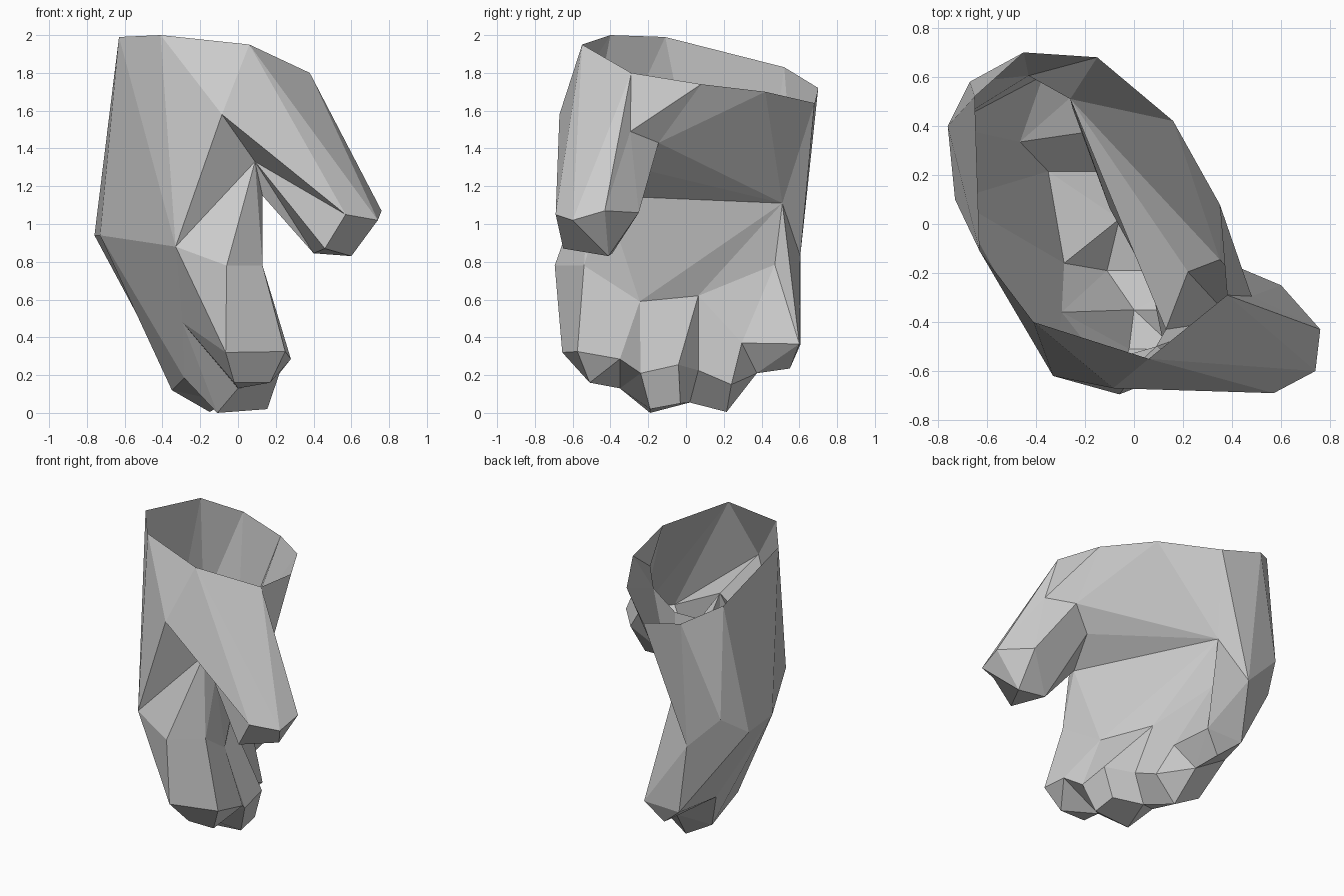
import bpy
import bmesh

cube = bpy.data.objects.get("Cube")
if cube:
    bpy.data.objects.remove(cube, do_unlink=True)

bm = bmesh.new()
points = {}


def add_points(**landmarks):
    """Place the named corner points of one part."""
    for name, position in landmarks.items():
        points[name] = bm.verts.new(position)


def patch(*corners):
    """One flat facet."""
    bm.faces.new([points[name] for name in corners])


def fan(centre, *around):
    """Triangles spread round one corner."""
    for start, end in zip(around, around[1:]):
        patch(centre, start, end)


# Landmarks: open wrist
add_points(
    front=(.06, -.55, 1.95), rimfront=(-.41, -.4, 2), rimback=(-.63, -.11, 1.99),
    rimheel=(-.65, .52, 1.83), heel=(-.45, .7, 1.72), heelpalm=(-.15, .68, 1.64),
    palmrim=(.16, .42, 1.7), palmmid=(.35, .08, 1.74), thumbrim=(.38, -.29, 1.8))
# Landmarks: back of the hand
add_points(
    base=(-.085, -.67, 1.58), knuckle=(-.33, -.62, .88), knucklemid=(-.73, .1, .94),
    knucklering=(-.76, .4, .94), knucklepinky=(-.67, .58, 1.07), side=(-.43, .605, .83))
# Landmarks: palm
add_points(
    hollow=(-.26, .51, 1.11), crease=(-.25, .47, .785), web=(.13, -.43, 1.15),
    webfront=(.09, -.5, 1.33), webpalm=(.22, -.195, 1.28),
    mound=(.35, -.145, 1.43), moundtop=(.48, -.295, 1.49))
# Landmarks: thumb
add_points(
    nailfront=(.57, -.69, 1.05), nailtip=(.74, -.6, 1.02), nailback=(.76, -.43, 1.07),
    padback=(.6, -.25, 1.06), tip=(.6, -.41, .83), tipfront=(.46, -.65, .87),
    tipinner=(.4, -.39, .845))
# Landmarks: index finger
add_points(
    ifront=(-.06, -.695, .78), ipalm=(.13, -.54, .78), iweb=(.07, -.245, .59),
    ijoint=(-.065, -.655, .32), ipad=(.25, -.575, .325), iside=(.28, -.35, .285),
    itip=(-.02, -.51, .16), itippad=(.17, -.51, .16), itipside=(0, -.35, .13),
    igap=(-.295, -.36, .48))
# Landmarks: middle finger
add_points(
    mpad=(.22, -.24, .21), mside=(.21, -.04, .255), mtip=(-.11, -.19, 0),
    mtippad=(.155, -.19, .02), mtipside=(.15, -.03, .05), mback=(-.285, -.16, .185),
    mweb=(-.1, .065, .62), mgap=(-.06, .02, .055))
# Landmarks: ring finger
add_points(
    rpad=(.045, .065, .225), rside=(.02, .24, .15), rtip=(-.15, .215, .005),
    rback=(-.35, .215, .12), rweb=(-.08, .295, .37), rgap=(-.465, .335, .39))
# Landmarks: little finger
add_points(
    ppad=(-.1, .6, .365), ptip=(-.22, .55, .235), ptipside=(-.19, .375, .21),
    pback=(-.37, .605, .36))

# Back of the hand
patch("front", "rimfront", "base")
fan("knuckle", "igap", "ijoint", "ifront", "webfront", "base", "rimfront", "rimback", "knucklemid")
patch("knuckle", "knucklemid", "mback", "igap")
patch("rimback", "rimheel", "knucklering", "knucklemid")
fan("knucklemid", "mback", "rback", "rgap", "knucklering")
fan("knucklepinky", "knucklering", "rimheel", "heel", "side")
patch("knucklering", "knucklepinky", "side", "pback")
patch("knucklering", "pback", "rgap")
patch("heel", "heelpalm", "side")

# Palm
fan("hollow", "side", "heelpalm", "palmrim", "mound", "webpalm", "web",
    "iweb", "mweb", "crease", "ppad", "side")
fan("mound", "palmrim", "palmmid", "moundtop", "padback")
fan("crease", "mweb", "rweb", "ppad")
patch("web", "ipalm", "iweb")

# Thumb
fan("thumbrim", "front", "nailtip", "nailback")
fan("moundtop", "palmmid", "thumbrim", "nailback", "padback")
fan("nailfront", "nailtip", "front", "base", "webfront", "tipfront")
fan("tip", "tipinner", "padback", "nailback", "nailtip")
patch("nailfront", "tipfront", "tip", "nailtip")
patch("tipfront", "tipinner", "tip")
fan("tipinner", "tipfront", "webfront", "web", "webpalm")
patch("mound", "padback", "tipinner", "webpalm")
fan("webfront", "ifront", "ipalm", "web")

# Index finger
patch("ifront", "ijoint", "ipad", "ipalm")
patch("ipalm", "ipad", "iside", "iweb")
patch("ijoint", "itip", "itippad", "ipad")
fan("itippad", "ipad", "iside", "itipside", "itip")
fan("igap", "ijoint", "itip", "itipside", "mtip", "mback")
fan("mpad", "iweb", "iside", "itipside")

# Middle finger
patch("itipside", "mtip", "mtippad", "mpad")
patch("iweb", "mpad", "mside", "mweb")
patch("mpad", "mtippad", "mtipside", "mside")
patch("mtippad", "mtip", "mgap", "mtipside")
fan("mgap", "mtip", "mback", "rback", "rtip")
patch("mweb", "mside", "rpad")
patch("mside", "mtipside", "mgap", "rpad")

# Ring finger
patch("mweb", "rpad", "rside", "rweb")
patch("rpad", "mgap", "rtip", "rside")

# Little finger
fan("ptipside", "rweb", "rside", "rtip", "rback", "rgap", "ptip", "ppad", "rweb")
fan("ptip", "rgap", "pback", "ppad")
patch("side", "ppad", "pback")

# One seamless skin, open at the wrist
bmesh.ops.recalc_face_normals(bm, faces=bm.faces[:])
mesh = bpy.data.meshes.new("hand")
bm.to_mesh(mesh)
bm.free()
hand = bpy.data.objects.new("hand", mesh)
bpy.context.collection.objects.link(hand)

# Plain grey skin
grey = bpy.data.materials.new("light grey")
grey.use_nodes = True
colour = (.6, .6, .6, 1)
grey.diffuse_color = colour
grey.node_tree.nodes["Principled BSDF"].inputs["Base Color"].default_value = colour
mesh.materials.append(grey)
